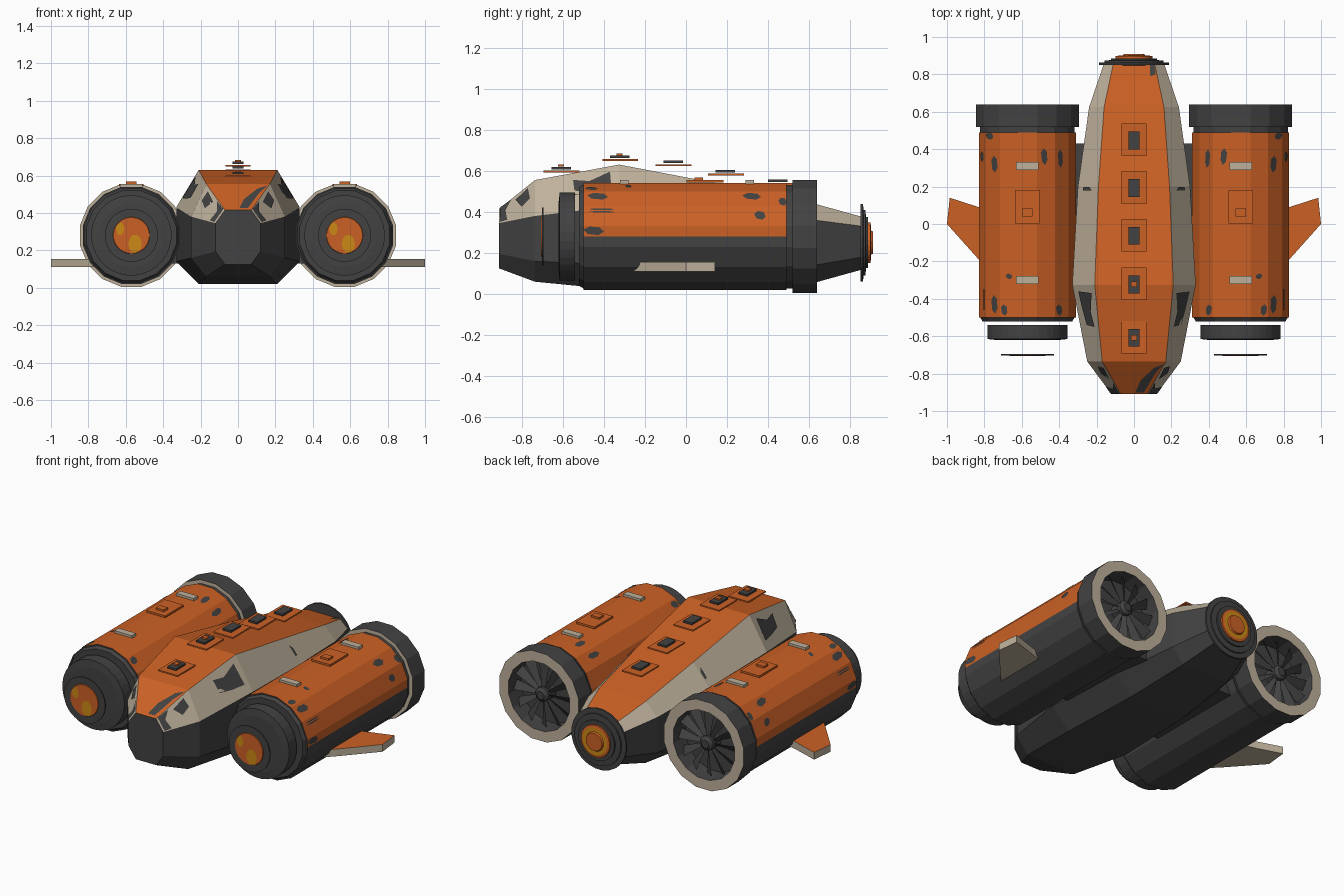
import bpy, bmesh, math
from mathutils import Vector

if "Cube" in bpy.data.objects:
    bpy.data.objects.remove(bpy.data.objects["Cube"])

def material(name, rgb):
    m = bpy.data.materials.new(name)
    m.diffuse_color = (*rgb, 1)
    m.use_nodes = True
    m.node_tree.nodes["Principled BSDF"].inputs["Base Color"].default_value = m.diffuse_color
    return m

MATS = [material("orange paint", (0.60, 0.118, 0.018)),
        material("beige paint", (0.52, 0.44, 0.33)),
        material("dark metal", (0.055, 0.055, 0.056)),
        material("yellow glow", (0.60, 0.25, 0.008))]
ORANGE, BEIGE, DARK, YELLOW = range(4)
CX, CZ = 0.57, 0.28          # pod axis

def finish(name, bm, recalc=True):
    if recalc:
        bmesh.ops.recalc_face_normals(bm, faces=bm.faces)
    me = bpy.data.meshes.new(name)
    bm.to_mesh(me)
    bm.free()
    for m in MATS:
        me.materials.append(m)
    ob = bpy.data.objects.new(name, me)
    bpy.context.collection.objects.link(ob)
    return ob

def lathe(name, prof, mats, n, x, z, closed=False, upper=None):
    """Turn (radius, y) points round the y direction; one material per profile segment."""
    bm = bmesh.new()
    rings = []
    for r, y in prof:
        if r == 0:
            rings.append([bm.verts.new((x, y, z))] * n)
        else:
            a = [(k + 0.5) * 2 * math.pi / n for k in range(n)]
            rings.append([bm.verts.new((x + r * math.sin(t), y, z + r * math.cos(t))) for t in a])
    for i in range(len(prof) if closed else len(prof) - 1):
        p, q = rings[i], rings[(i + 1) % len(prof)]
        for k in range(n):
            l = (k + 1) % n
            vs = list(dict.fromkeys([p[k], p[l], q[l], q[k]]))
            bm.faces.new(vs).material_index = mats[i]
    if upper is not None:    # split at axis height and repaint the lower half
        bmesh.ops.bisect_plane(bm, geom=bm.verts[:] + bm.edges[:] + bm.faces[:],
                               plane_co=(0, 0, z), plane_no=(0, 0, 1))
        for f in bm.faces:
            if f.calc_center_median().z < z:
                f.material_index = upper
    return finish(name, bm)

def box(name, c, size, mat):
    bm = bmesh.new()
    bmesh.ops.create_cube(bm, size=1)
    for v in bm.verts:
        v.co = Vector([c[i] + v.co[i] * size[i] for i in range(3)])
    for f in bm.faces:
        f.material_index = mat
    return finish(name, bm)

def plate(name, pts, mat, outward):
    """One thin painted patch, facing the given direction."""
    bm = bmesh.new()
    f = bm.faces.new([bm.verts.new(p) for p in pts])
    f.material_index = mat
    f.normal_update()
    if f.normal.dot(Vector(outward)) < 0:
        f.normal_flip()
    return finish(name, bm, False)

# Fuselage: eight-sided sections (y, top z, bottom z, top half width, half width, upper z, lower z)
ST = [(-0.91, 0.415, 0.125, 0.07, 0.12, 0.345, 0.195),
      (-0.735, 0.555, 0.06, 0.17, 0.25, 0.38, 0.16),
      (-0.325, 0.63, 0.02, 0.21, 0.33, 0.43, 0.14),
      (0.2, 0.53, 0.02, 0.19, 0.30, 0.40, 0.13),
      (0.625, 0.44, 0.055, 0.16, 0.24, 0.36, 0.14),
      (0.86, 0.375, 0.12, 0.11, 0.16, 0.33, 0.18)]
bm = bmesh.new()
rings = []
for y, zt, zb, tw, w, zu, zl in ST:
    half = [(tw, zt), (w, zu), (w, zl), (tw, zb)]
    sec = half + [(-x, z) for x, z in reversed(half)]
    rings.append([bm.verts.new((x, y, z)) for x, z in sec])
for p, q in zip(rings, rings[1:]):
    for k in range(8):
        l = (k + 1) % 8
        f = bm.faces.new([p[k], p[l], q[l], q[k]])
        f.material_index = {7: ORANGE, 0: BEIGE, 6: BEIGE}.get(k, DARK)
for r in (rings[0], rings[-1]):
    bm.faces.new(r).material_index = DARK
finish("fuselage", bm)

def hull(y, v, s):
    """Point on the hull: v 0..1 down the upper bevel, negative v across the top."""
    for a, b in zip(ST, ST[1:]):
        if a[0] <= y <= b[0]:
            t = (y - a[0]) / (b[0] - a[0])
            _, zt, _, tw, w, zu, _ = [i + (j - i) * t for i, j in zip(a, b)]
            if v < 0:
                return Vector((s * tw * (1 + v), y, zt + 0.004))
            return Vector((s * (tw + (w - tw) * v + 0.004), y, zt + (zu - zt) * v + 0.004))

# Worn paint on the fuselage
WEAR = [[(-0.37, 0.15), (-0.36, 0.75), (-0.45, 0.7), (-0.54, 0.6), (-0.55, 0.2), (-0.47, 0.3)],
        [(0.18, 0.3), (0.21, 0.4), (0.2, 0.7), (0.18, 0.7)],
        [(-0.905, 0.02), (-0.905, 0.98), (-0.87, 0.95), (-0.88, 0.4), (-0.85, 0.05)],
        [(-0.77, 0.1), (-0.76, 0.45), (-0.8, 0.6), (-0.83, 0.2)]]
for s in (-1, 1):
    for w in WEAR:
        w = [(min(y, 0.199), v) for y, v in w]
        plate("hull_wear", [hull(y, v, s) for y, v in w], DARK, (s, 0, 1))
plate("nose_wear", [hull(y, v, 1) for y, v in
                    [(-0.9, -0.9), (-0.9, -0.3), (-0.8, -0.15), (-0.75, -0.02), (-0.77, -0.3), (-0.84, -0.7)]],
      DARK, (0, 0, 1))
plate("tail_wear", [hull(y, v, 1) for y, v in [(0.79, -0.3), (0.85, -0.25), (0.85, -0.02), (0.8, -0.05)]],
      DARK, (0, 0, 1))

# Roof hatches: stacked thin plates
for y, z, cap in [(0.45, 0.535, 0), (0.195, 0.582, 0), (-0.06, 0.627, 0), (-0.32, 0.652, 1), (-0.605, 0.597, 1)]:
    box("hatch_base", (0, y, z), (0.135, 0.175, 0.009), ORANGE)
    box("hatch_window", (0, y - 0.003, z + 0.016), (0.06, 0.095, 0.012), DARK)
    if cap:
        box("hatch_cap", (0, y - 0.003, z + 0.028), (0.032, 0.03, 0.009), ORANGE)

# Tail engine
lathe("tail_nozzle", [(0, 0.845), (0.19, 0.85), (0.19, 0.862), (0.16, 0.864), (0.16, 0.874),
                      (0.125, 0.876), (0.125, 0.886), (0, 0.886)], [DARK] * 7, 24, 0, 0.25)
lathe("tail_glow", [(0.1, 0.88), (0.1, 0.897), (0.085, 0.9), (0.06, 0.9), (0.055, 0.91), (0, 0.91)],
      [ORANGE, ORANGE, YELLOW, ORANGE, ORANGE], 24, 0, 0.25)

def pod_point(y, deg, s):
    """Point just above the sixteen-sided pod skin, angle from the top outward."""
    a = math.radians(deg)
    off = a - math.radians(round(deg / 22.5) * 22.5)
    r = 0.2635 / math.cos(off)
    return (s * (CX + r * math.sin(a)), y, CZ + r * math.cos(a))

POD_WEAR = [(0.32, 42, 0.045, 5), (0.36, 67, 0.028, 5), (-0.45, 84, 0.05, 4.5), (-0.43, 42, 0.05, 5),
            (-0.46, 28, 0.03, 4), (0.36, -20, 0.045, 4), (0.35, -42, 0.05, 4), (0.47, 50, 0.02, 6),
            (-0.41, 60, 0.065, 1), (-0.41, 63, 0.065, 1), (-0.46, -40, 0.03, 5), (-0.28, 22, 0.015, 4)]
FIN = [(0.74, -0.285), (0.83, -0.19), (1.0, 0.0), (0.985, 0.14), (0.83, 0.09), (0.74, 0.065)]

for s in (-1, 1):
    x = s * CX
    # Engine pod shell, intake collar and fan
    lathe("pod_body", [(0, -0.52), (0.245, -0.52), (0.257, -0.5), (0.265, -0.5), (0.265, 0.49),
                       (0.257, 0.49), (0.257, 0.53), (0, 0.53)],
          [DARK, DARK, DARK, ORANGE, DARK, DARK, DARK], 16, x, CZ, upper=DARK)
    lathe("pod_collar", [(0.24, 0.518), (0.28, 0.518), (0.28, 0.638), (0.215, 0.638), (0.205, 0.53)],
          [BEIGE, DARK, BEIGE, DARK, DARK], 16, x, CZ, closed=True)
    lathe("fan_hub", [(0.045, 0.53), (0.045, 0.61), (0.025, 0.625), (0, 0.625)], [DARK] * 3, 16, x, CZ)
    bm = bmesh.new()
    for k in range(12):
        a = k * math.pi / 6
        vs = []
        for r, d, y in [(0.04, -0.2, 0.585), (0.205, -0.13, 0.565), (0.205, 0.13, 0.6), (0.04, 0.2, 0.6)]:
            vs.append(bm.verts.new((x + r * math.sin(a + d), y, CZ + r * math.cos(a + d))))
        f = bm.faces.new(vs)
        f.material_index = DARK
        f.normal_update()
        if f.normal.y < 0:
            f.normal_flip()
    finish("fan_blades", bm, False)
    # Stepped front exhaust
    lathe("exhaust_ring", [(0, -0.54), (0.215, -0.54), (0.215, -0.615), (0.17, -0.62), (0, -0.62)],
          [DARK] * 4, 32, x, CZ)
    lathe("exhaust_disc", [(0, -0.694), (0.142, -0.694), (0.142, -0.702), (0.098, -0.702), (0.096, -0.706), (0, -0.706)],
          [DARK, DARK, DARK, ORANGE, ORANGE], 32, x, CZ)
    for dx, dz, rx, rz in [(0.02, -0.045, 0.036, 0.05), (-0.06, 0.035, 0.022, 0.035)]:
        plate("exhaust_glow", [(x + dx + rx * math.cos(t * math.pi / 5), -0.709,
                                CZ + dz + rz * math.sin(t * math.pi / 5)) for t in range(10)],
              YELLOW, (0, -1, 0))
    # Pod top details
    for y in (0.31, -0.3):
        box("pod_bar", (x, y, 0.545), (0.12, 0.042, 0.018), BEIGE)
    box("pod_hatch", (x, 0.092, 0.55), (0.13, 0.18, 0.012), ORANGE)
    box("pod_hatch_knob", (x, 0.062, 0.562), (0.055, 0.042, 0.012), ORANGE)
    for y, a, hy, ha in POD_WEAR:
        shape = [(-1, -0.3), (-0.4, -1), (0.6, -0.8), (1, 0.2), (0.5, 1), (-0.6, 0.7)]
        plate("pod_wear", [pod_point(y + u * hy, a + v * ha, s) for u, v in shape], DARK,
              (s * math.sin(math.radians(a)), 0, math.cos(math.radians(a))))
    # Pylon joining pod to fuselage
    box("pylon", (s * 0.305, 0.11, 0.205), (0.13, 0.64, 0.15), DARK)
    # Side fin
    bm = bmesh.new()
    lo = [bm.verts.new((s * a, b, 0.11)) for a, b in FIN]
    hi = [bm.verts.new((s * a, b, 0.155)) for a, b in FIN]
    bm.faces.new(lo).material_index = BEIGE
    bm.faces.new(hi).material_index = ORANGE
    for k in range(len(FIN)):
        l = (k + 1) % len(FIN)
        bm.faces.new([lo[k], lo[l], hi[l], hi[k]]).material_index = BEIGE
    finish("side_fin", bm)
